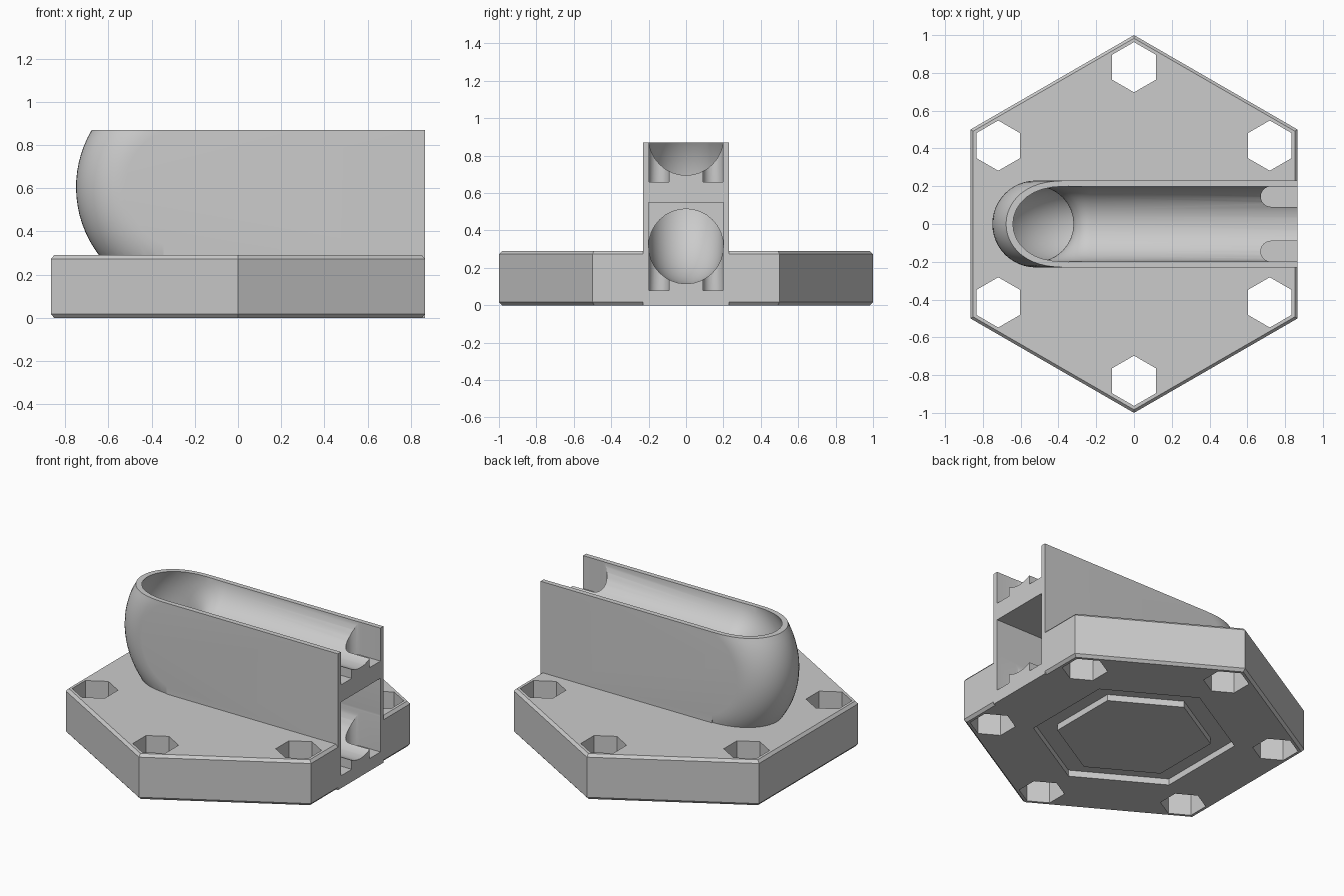
import bpy, bmesh, math
from math import sin, cos, pi
from mathutils import Vector

if "Cube" in bpy.data.objects:
    bpy.data.objects.remove(bpy.data.objects["Cube"])

# Main sizes
BASE_H, TOP_Z, END_X = 0.29, 0.87, 0.8665
BEND_X, BEND_Z, BEND_R = -0.23, 0.605, 0.29
BALL_R, SHELL_R = 0.20, 0.23

grey = bpy.data.materials.new("plain grey")
grey.use_nodes = True
grey.diffuse_color = (0.6, 0.6, 0.6, 1)
grey.node_tree.nodes["Principled BSDF"].inputs["Base Color"].default_value = (0.6, 0.6, 0.6, 1)


def loft(name, rings, closed=False):
    """Join matching rings of points into a solid, capped unless closed."""
    bm = bmesh.new()
    loops = [[bm.verts.new(p) for p in ring] for ring in rings]
    pairs = list(zip(loops, loops[1:]))
    if closed:
        pairs.append((loops[-1], loops[0]))
    else:
        bm.faces.new(loops[0])
        bm.faces.new(loops[-1])
    for a, b in pairs:
        for i in range(len(a)):
            j = (i + 1) % len(a)
            bm.faces.new((a[i], a[j], b[j], b[i]))
    bmesh.ops.recalc_face_normals(bm, faces=bm.faces)
    mesh = bpy.data.meshes.new(name)
    bm.to_mesh(mesh)
    bm.free()
    mesh.materials.append(grey)
    obj = bpy.data.objects.new(name, mesh)
    bpy.context.collection.objects.link(obj)
    return obj


def hexagon(radius, z, cx=0, cy=0):
    return [(cx + radius * sin(i * pi / 3), cy + radius * cos(i * pi / 3), z) for i in range(6)]


def prism(name, outline, z0, z1):
    return loft(name, [[(x, y, z) for x, y in outline] for z in (z0, z1)])


def combine(target, tool, operation):
    mod = target.modifiers.new(operation, 'BOOLEAN')
    mod.operation, mod.solver, mod.object = operation, 'EXACT', tool
    bpy.context.view_layer.objects.active = target
    bpy.ops.object.modifier_apply(modifier=mod.name)
    bpy.data.objects.remove(tool)


# Hexagonal base with chamfered rims
track = loft("hexagonal_track_tile", [hexagon(r, z) for r, z in
             ((0.983, 0), (1, 0.017), (1, BASE_H - 0.017), (0.983, BASE_H))])


# Track body: flat-sided wall with a rounded end, stacked across y
def body_outline(t):
    y, rho = SHELL_R * sin(t), BEND_R + SHELL_R * cos(t)
    first = math.asin((TOP_Z - BEND_Z) / rho)
    first, last = pi - first, pi + math.acos(0.115 / rho)
    arc = [first + (last - first) * i / 24 for i in range(25)]
    points = [(BEND_X + rho * cos(a), BEND_Z + rho * sin(a)) for a in arc]
    points += [(-0.345, 0), (END_X, 0), (END_X, TOP_Z)]
    return [(x, y, z) for x, z in points]


body = loft("track_body", [body_outline(-pi / 2 + pi * i / 24) for i in range(25)])
combine(track, body, 'UNION')


# Ball passage: upper run, half-turn bend and lower run in one tube
def tube_ring(x, z, a):
    return [(x + BALL_R * cos(s) * cos(a), BALL_R * sin(s), z + BALL_R * cos(s) * sin(a))
            for s in (2 * pi * k / 32 for k in range(32))]


bend = [pi / 2 + pi * i / 24 for i in range(25)]
rings = [tube_ring(BEND_X + BEND_R * cos(a), BEND_Z + BEND_R * sin(a), a) for a in bend]
rings.insert(0, tube_ring(1, BEND_Z + BEND_R, pi / 2))
rings.append(tube_ring(1, BEND_Z - BEND_R, 3 * pi / 2))
combine(track, loft("passage_cutter", rings), 'DIFFERENCE')

# Straight walls and flat roof of the lower run
w = BALL_R - 0.0005
combine(track, prism("lower_run_cutter", [(BEND_X, -w), (1, -w), (1, w), (BEND_X, w)],
                     BEND_Z - BEND_R, 0.55), 'DIFFERENCE')

# Round-ended connector slots at the open end of both runs
for side in (-1, 1):
    for z0, z1 in ((0.08, 0.4), (0.66, 1)):
        slot = [(0.725 + 0.054 * cos(a), side * 0.145 + 0.054 * sin(a))
                for a in (pi / 2 + pi * i / 12 for i in range(13))]
        slot += [(1, side * 0.145 - 0.054), (1, side * 0.145 + 0.054)]
        combine(track, prism("slot_cutter", slot, z0, z1), 'DIFFERENCE')

# Six hexagonal through holes
for i in range(6):
    cx, cy = 0.83 * sin(i * pi / 3), 0.83 * cos(i * pi / 3)
    hole = loft("hole_cutter", [hexagon(0.133, z, cx, cy) for z in (-0.1, 0.4)])
    combine(track, hole, 'DIFFERENCE')

# Hexagonal groove in the underside
groove = loft("groove_cutter", [hexagon(r, z) for r, z in
              ((0.59, -0.1), (0.59, 0.04), (0.45, 0.04), (0.45, -0.1))], closed=True)
combine(track, groove, 'DIFFERENCE')

# Smooth the curved surfaces, keep the edges crisp
bpy.ops.object.select_all(action='DESELECT')
track.select_set(True)
bpy.context.view_layer.objects.active = track
bpy.ops.object.shade_smooth_by_angle(angle=math.radians(25))
